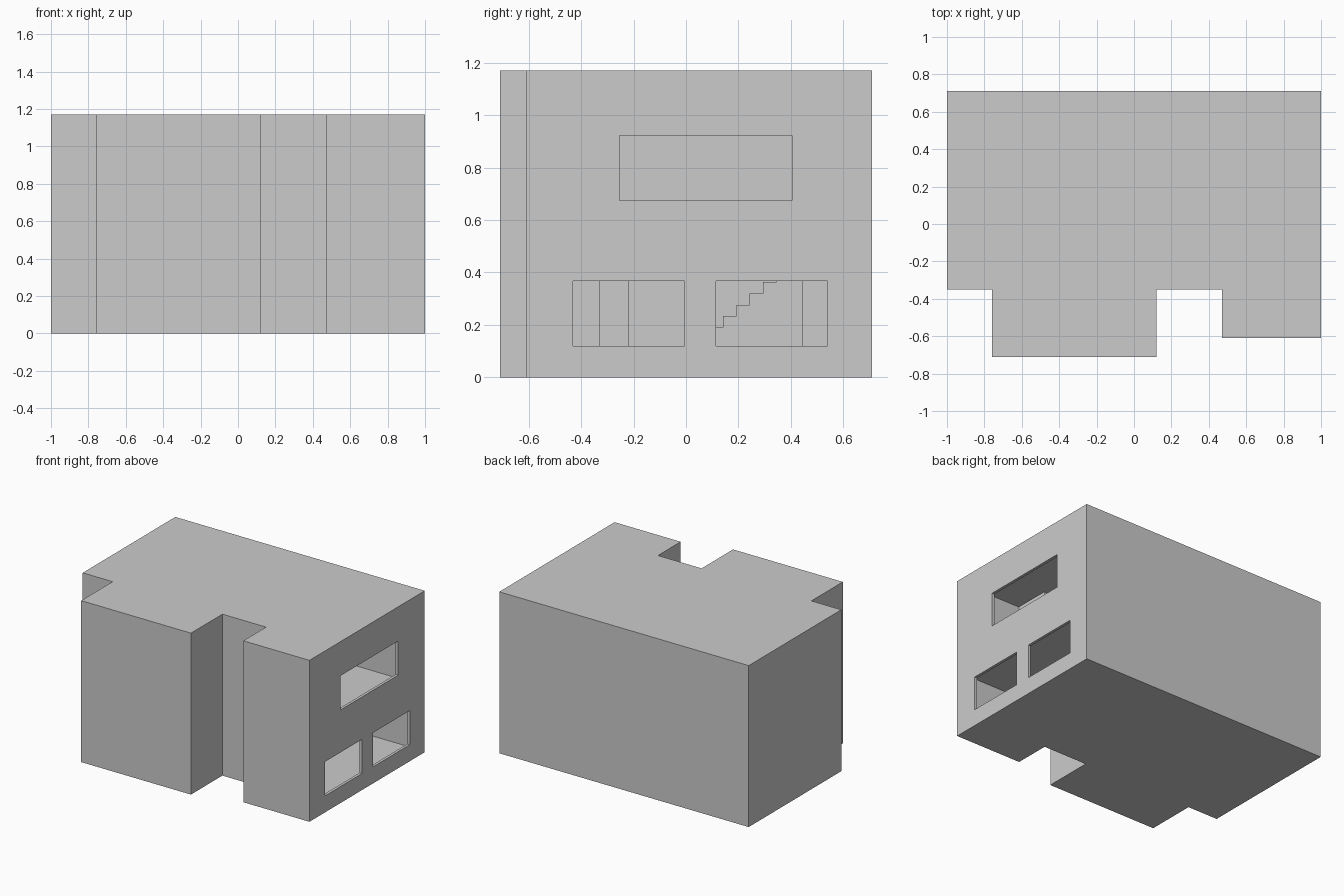
import bpy, bmesh

if "Cube" in bpy.data.objects:
    bpy.data.objects.remove(bpy.data.objects["Cube"])

WALL = 0.02
# stepped footprint, counter-clockwise
OUTER = [(-1, -0.35), (-0.76, -0.35), (-0.76, -0.71), (0.12, -0.71), (0.12, -0.35),
         (0.47, -0.35), (0.47, -0.61), (1, -0.61), (1, 0.71), (-1, 0.71)]


def inset(points, d):
    """Move every edge of a right-angled loop inwards by d."""
    result = []
    n = len(points)
    for i, (x, y) in enumerate(points):
        for a, b in ((points[i - 1], (x, y)), ((x, y), points[(i + 1) % n])):
            if a[0] == b[0]:
                nx = x + (d if b[1] < a[1] else -d)
            else:
                ny = y + (d if b[0] > a[0] else -d)
        result.append((nx, ny))
    return result


def prism(name, points, vec):
    """Extrude a flat 3D outline along vec."""
    bm = bmesh.new()
    face = bm.faces.new([bm.verts.new(p) for p in points])
    geom = bmesh.ops.extrude_face_region(bm, geom=[face])["geom"]
    bmesh.ops.translate(bm, vec=vec, verts=[g for g in geom if isinstance(g, bmesh.types.BMVert)])
    bmesh.ops.recalc_face_normals(bm, faces=bm.faces)
    mesh = bpy.data.meshes.new(name)
    bm.to_mesh(mesh)
    bm.free()
    ob = bpy.data.objects.new(name, mesh)
    bpy.context.collection.objects.link(ob)
    return ob


def storey(name, outline, z0, z1):
    return prism(name, [(x, y, z0) for x, y in outline], (0, 0, z1 - z0))


def box(name, x0, x1, y0, y1, z0, z1):
    return storey(name, [(x0, y0), (x1, y0), (x1, y1), (x0, y1)], z0, z1)


def cut(target, cutter):
    mod = target.modifiers.new("cut", 'BOOLEAN')
    mod.operation = 'DIFFERENCE'
    mod.solver = 'EXACT'
    mod.object = cutter
    cutter.hide_render = True
    bpy.context.view_layer.objects.active = target
    bpy.ops.object.modifier_apply(modifier=mod.name)
    bpy.data.objects.remove(cutter, do_unlink=True)


FLOOR, CEILING, UPPER, HEIGHT = 0.017, 0.472, 0.49, 1.17

# building shell with two hollow storeys
shell = storey("building_shell", OUTER, 0, HEIGHT)
rooms = inset(OUTER, WALL)
cut(shell, storey("ground_room", rooms, FLOOR, CEILING))
cut(shell, storey("upper_room", rooms, UPPER, HEIGHT - 0.015))

# windows in the right wall
for y0, y1, z0, z1 in ((-0.432, -0.006, 0.12, 0.367), (0.115, 0.54, 0.12, 0.367),
                       (-0.254, 0.405, 0.675, 0.922)):
    cut(shell, box("window_cutter", 0.95, 1.05, y0, y1, z0, z1))

# stairwell opening in the upper floor
SX0, SX1, SY0, RUN, RISE, STEPS = -0.1, 0.12, -0.062, 0.0508, 0.0433, 10
cut(shell, box("stairwell_cutter", SX0, SX1, SY0, SY0 + RUN * STEPS, CEILING - 0.01, UPPER + 0.01))

# solid staircase rising to the back
profile = [(SX0, SY0, FLOOR)]
for i in range(STEPS):
    z = FLOOR + RISE * (i + 1)
    profile += [(SX0, SY0 + RUN * i, z), (SX0, SY0 + RUN * (i + 1), z)]
profile.append((SX0, SY0 + RUN * STEPS, FLOOR))
prism("staircase", profile, (SX1 - SX0, 0, 0))

# short partition on the ground floor
box("ground_partition", 0.2, 0.22, -0.335, -0.218, FLOOR, CEILING)
